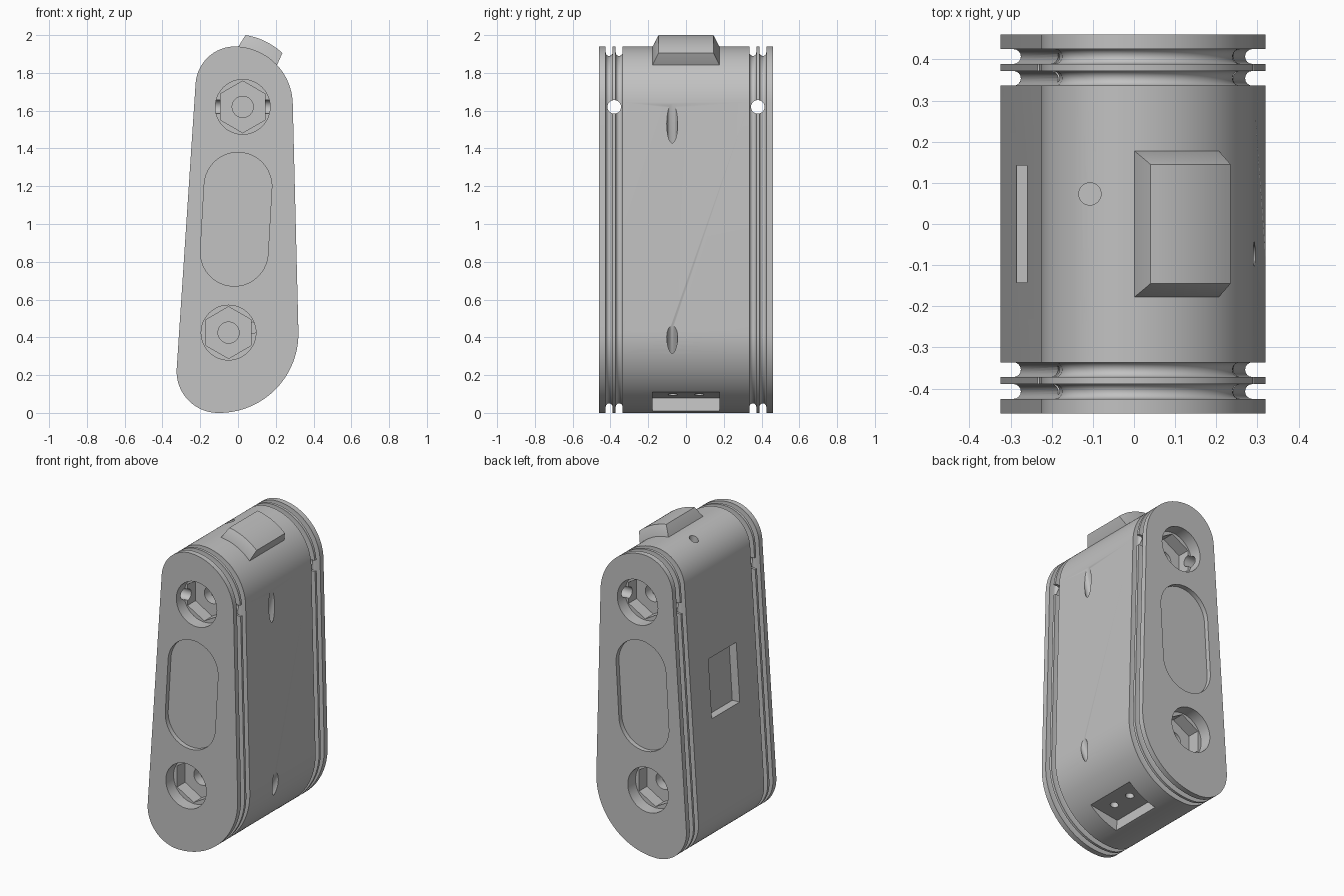
import bpy, bmesh, math
from math import sin, cos, radians, pi
from mathutils import Vector

cube = bpy.data.objects.get("Cube")
if cube:
    bpy.data.objects.remove(cube, do_unlink=True)

grey = bpy.data.materials.new("plain grey")
grey.use_nodes = True
COLOUR = (0.54, 0.54, 0.54, 1)
grey.diffuse_color = COLOUR
grey.node_tree.nodes["Principled BSDF"].inputs["Base Color"].default_value = COLOUR


def finish(name, bm):
    bmesh.ops.recalc_face_normals(bm, faces=bm.faces)
    if bm.calc_volume(signed=True) < 0:
        bmesh.ops.reverse_faces(bm, faces=bm.faces)
    me = bpy.data.meshes.new(name)
    bm.to_mesh(me)
    bm.free()
    me.materials.append(grey)
    ob = bpy.data.objects.new(name, me)
    bpy.context.collection.objects.link(ob)
    return ob


def loft(name, rings):
    """Skin a row of equal closed rings and cap both ends."""
    bm = bmesh.new()
    loops = [[bm.verts.new(p) for p in ring] for ring in rings]
    for a, b in zip(loops, loops[1:]):
        for i in range(len(a)):
            j = (i + 1) % len(a)
            bm.faces.new((a[i], a[j], b[j], b[i]))
    bm.faces.new(loops[0])
    bm.faces.new(loops[-1])
    return finish(name, bm)


def arc(cx, cz, r, start, end, n):
    return [(cx + r * cos(radians(start + (end - start) * i / n)),
             cz + r * sin(radians(start + (end - start) * i / n)))
            for i in range(n + 1)]


def prism(name, pts, y0, y1):
    return loft(name, [[(x, y, z) for x, z in pts] for y in (y0, y1)])


def rod(name, a, b, r):
    a, b = Vector(a), Vector(b)
    bm = bmesh.new()
    bmesh.ops.create_cone(bm, cap_ends=True, segments=40, radius1=r, radius2=r,
                          depth=(b - a).length)
    turn = (b - a).to_track_quat('Z', 'Y').to_matrix().to_4x4()
    turn.translation = (a + b) / 2
    bm.transform(turn)
    return finish(name, bm)


def volume(mesh):
    bm = bmesh.new()
    bm.from_mesh(mesh)
    result = bm.calc_volume()
    bm.free()
    return result


def cut(target, cutter):
    """Subtract the cutter, keeping the first solver that gives a sound solid."""
    cutter.hide_render = True
    before = volume(target.data)
    mod = target.modifiers.new("cut", 'BOOLEAN')
    mod.operation, mod.object = 'DIFFERENCE', cutter
    for solver in ('MANIFOLD', 'EXACT', 'FLOAT'):
        mod.solver = solver
        bpy.context.view_layer.update()
        seen = target.evaluated_get(bpy.context.evaluated_depsgraph_get())
        mesh = bpy.data.meshes.new_from_object(seen)
        if 0.9 * before < volume(mesh) < before:
            target.data = mesh
            break
    target.modifiers.remove(mod)
    bpy.data.objects.remove(cutter, do_unlink=True)


# Body outline, drawn in by a given distance
def outline(inset):
    return (arc(-0.1, 0.42, 0.42 - inset, -88, 1.4, 28)
            + arc(-0.02, 1.63, 0.31 - inset, 2.5, 86, 24)
            + arc(-0.015, 1.73, 0.21 - inset, 94, 175, 20)
            + arc(-0.105, 0.22, 0.22 - inset, 177, 268, 20))


# Two round-bottomed cord grooves near each end
half = [(0.46, 0)]
for outer, inner in ((0.425, 0.389), (0.372, 0.336)):
    mid, w = (outer + inner) / 2, (outer - inner) / 2
    half.append((outer, 0))
    half += [(mid + w * cos(pi * i / 8), 0.032 + w * sin(pi * i / 8)) for i in range(9)]
    half.append((inner, 0))
stations = [(-y, d) for y, d in half] + half[::-1]
body = loft("body", [[(x, y, z) for x, z in outline(d)] for y, d in stations])

for side in (-1, 1):
    face = side * 0.5
    # Bolt recess, hexagonal nut pocket and bolt hole
    for x, z in ((0.025, 1.62), (-0.05, 0.425)):
        cut(body, prism("recess", arc(x, z, 0.145, 0, 352.5, 47), face, side * 0.381))
        cut(body, prism("nut_pocket", arc(x, z, 0.137, 30, 330, 5), face, side * 0.3))
        cut(body, rod("bolt_hole", (x, face, z), (x, side * 0.24, z), 0.056))
    # Shallow rounded panel
    panel = arc(0, 1.2, 0.179, -3, 177, 28) + arc(-0.02, 0.85, 0.179, 177, 357, 28)
    cut(body, prism("panel_pocket", panel, face, side * 0.43))
    # Cord cross hole
    cut(body, rod("cord_hole", (-0.5, side * 0.38, 1.62), (0.5, side * 0.38, 1.62), 0.036))

# Small drilled holes
cut(body, rod("lower_recess_hole", (0.075, -0.42, 0.45), (0.075, -0.32, 0.45), 0.03))
cut(body, rod("top_hole", (-0.107, 0.073, 2.1), (-0.107, 0.073, 1.6), 0.027))
for x, z, length, tilt in ((0.292, 1.53, 0.3, 15), (0.319, 0.4, 0.2, 28)):
    mid = Vector((x, -0.073, z))
    way = Vector((sin(radians(tilt)), 0, cos(radians(tilt)))) * length
    cut(body, rod("slanted_hole", mid - way, mid + way, 0.029))

# Rectangular pocket on the sloping side
cut(body, prism("side_pocket", [(-0.5, 0.84), (-0.232, 0.825), (-0.208, 1.205),
                                (-0.5, 1.22)], -0.142, 0.142))
# Stepped pocket under the lower corner, with two holes in its floor
cut(body, prism("lower_pocket", [(-0.02, 0.08), (0.18, 0.11), (0.32, 0.11),
                                 (0.3, -0.1), (0.0, -0.1)], -0.177, 0.177))
for y in (-0.07, 0.07):
    cut(body, rod("floor_hole", (0.1, y, 0.05), (0.07, y, 0.22), 0.025))


# Tapered curved block on the upper corner: each ring runs along the front
# edge and back along the rear edge
def block_ring(r, start, end, y):
    edge = arc(-0.02, 1.63, r, start, end, 12)
    return [(x, -y, z) for x, z in edge] + [(x, y, z) for x, z in edge[::-1]]


def curved_block(name, rings):
    bm = bmesh.new()
    loops = [[bm.verts.new(p) for p in ring] for ring in rings]
    n = len(loops[0])
    for a, b in zip(loops, loops[1:]):
        for i in range(n):
            j = (i + 1) % n
            bm.faces.new((a[i], a[j], b[j], b[i]))
    for ring in (loops[0], loops[-1]):
        for i in range(n // 2 - 1):
            bm.faces.new((ring[i], ring[i + 1], ring[n - 2 - i], ring[n - 1 - i]))
    return finish(name, bm)


block = curved_block("corner_block", [block_ring(0.3, 86.5, 42.5, 0.177),
                                      block_ring(0.31, 86, 43, 0.177),
                                      block_ring(0.375, 80.8, 47.2, 0.145)])

# Smooth curves, sharp edges
for ob in (body, block):
    bpy.ops.object.select_all(action='DESELECT')
    ob.select_set(True)
    bpy.context.view_layer.objects.active = ob
    bpy.ops.object.shade_smooth_by_angle(angle=radians(30))
